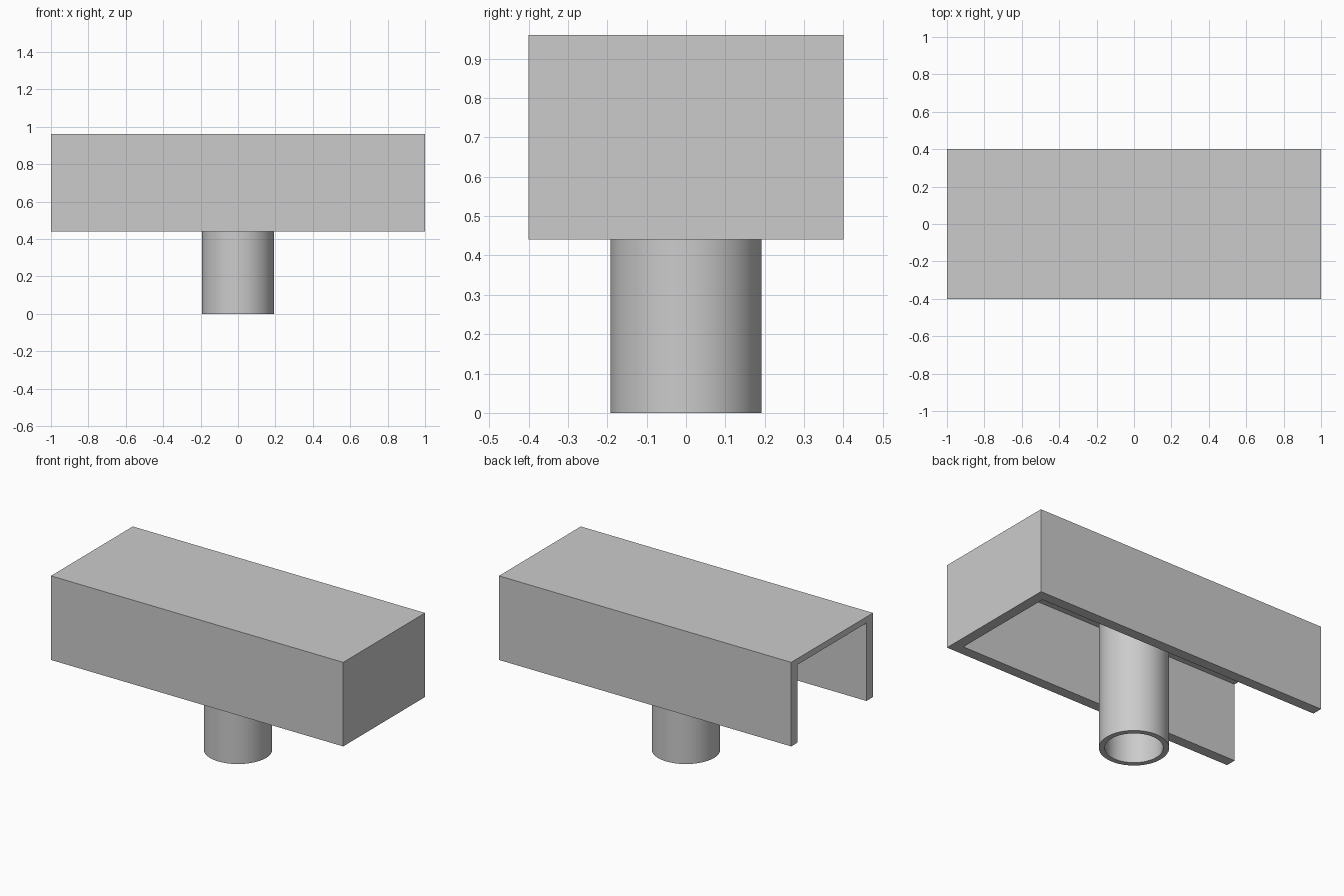
import bpy
import bmesh

LENGTH, WIDTH = 2.0, 0.8
BASE, TOP = 0.44, 0.96
WALL, ROOF = 0.064, 0.038
RADIUS, BORE = 0.192, 0.16

cube = bpy.data.objects.get("Cube")
if cube:
    bpy.data.objects.remove(cube, do_unlink=True)

grey = bpy.data.materials.new("plain_grey")
grey.use_nodes = True
grey.diffuse_color = (0.6, 0.6, 0.6, 1)
grey.node_tree.nodes["Principled BSDF"].inputs["Base Color"].default_value = (0.6, 0.6, 0.6, 1)


def box(name, low, high):
    """Box spanning two opposite corners."""
    centre = [(a + b) / 2 for a, b in zip(low, high)]
    bpy.ops.mesh.primitive_cube_add(size=1, location=centre)
    ob = bpy.context.object
    ob.name = name
    ob.scale = [b - a for a, b in zip(low, high)]
    bpy.ops.object.transform_apply(location=True, rotation=False, scale=True)
    ob.data.materials.append(grey)
    return ob


# Cover: a shell open below and at its left-hand (-x) end
x, y = LENGTH / 2, WIDTH / 2
cover = box("cover", (-x, -y, BASE), (x, y, TOP))
cutter = box("cover_cutter", (-x - 0.1, WALL - y, BASE - 0.1), (x - WALL, y - WALL, TOP - ROOF))
cutter.hide_render = True
cut = cover.modifiers.new("hollow", "BOOLEAN")
cut.operation = "DIFFERENCE"
cut.solver = "EXACT"
cut.object = cutter
bpy.context.view_layer.objects.active = cover
bpy.ops.object.modifier_apply(modifier=cut.name)
bpy.data.objects.remove(cutter, do_unlink=True)

# Tube: a ring raised from the ground to the underside of the cover's roof
bm = bmesh.new()
outer = bmesh.ops.create_circle(bm, segments=64, radius=RADIUS)["verts"]
inner = bmesh.ops.create_circle(bm, segments=64, radius=BORE)["verts"]
ring = bmesh.ops.bridge_loops(bm, edges=bm.edges[:])["faces"]
raised = bmesh.ops.extrude_face_region(bm, geom=ring, use_keep_orig=True)["geom"]
top_verts = [v for v in raised if isinstance(v, bmesh.types.BMVert)]
bmesh.ops.translate(bm, verts=top_verts, vec=(0, 0, TOP - ROOF))
bmesh.ops.recalc_face_normals(bm, faces=bm.faces)
mesh = bpy.data.meshes.new("tube")
bm.to_mesh(mesh)
bm.free()
mesh.materials.append(grey)
tube = bpy.data.objects.new("tube", mesh)
bpy.context.collection.objects.link(tube)

bpy.ops.object.select_all(action="DESELECT")
tube.select_set(True)
bpy.context.view_layer.objects.active = tube
bpy.ops.object.shade_smooth_by_angle()
